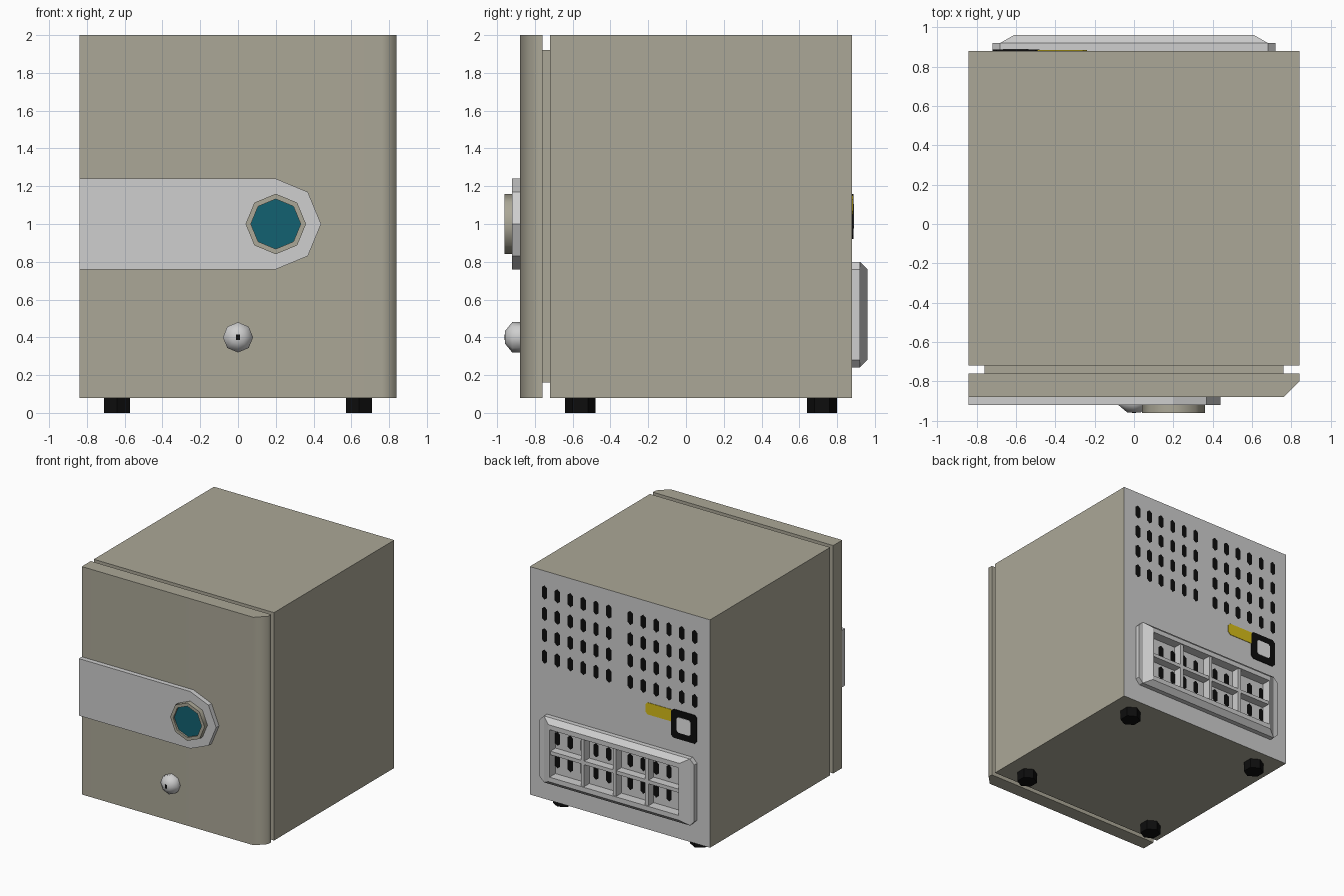
import bpy, bmesh, math

if "Cube" in bpy.data.objects:
    bpy.data.objects.remove(bpy.data.objects["Cube"])


def material(name, r, g, b):
    m = bpy.data.materials.new(name)
    m.diffuse_color = (r, g, b, 1)
    m.use_nodes = True
    m.node_tree.nodes["Principled BSDF"].inputs["Base Color"].default_value = m.diffuse_color
    return m


BEIGE = material("beige", 0.41, 0.39, 0.31)
SILVER = material("silver", 0.62, 0.62, 0.62)
BLACK = material("black", 0.004, 0.004, 0.004)
TEAL = material("teal", 0.006, 0.12, 0.165)
YELLOW = material("yellow", 0.68, 0.51, 0.01)
PALE = material("pale_grey", 0.85, 0.85, 0.85)


def finish(bm, name, mat, smooth=False):
    bmesh.ops.remove_doubles(bm, verts=bm.verts, dist=1e-5)
    bmesh.ops.recalc_face_normals(bm, faces=bm.faces)
    me = bpy.data.meshes.new(name)
    bm.to_mesh(me)
    bm.free()
    me.materials.append(mat)
    ob = bpy.data.objects.new(name, me)
    bpy.context.collection.objects.link(ob)
    if smooth:
        bpy.ops.object.select_all(action='DESELECT')
        ob.select_set(True)
        bpy.context.view_layer.objects.active = ob
        bpy.ops.object.shade_smooth_by_angle(angle=math.radians(50))
    return ob


def loft(name, rings, mat, smooth=False, caps=True, closed=False):
    """Join rings of 3D points with quads, optionally capped or closed in a loop."""
    bm = bmesh.new()
    vs = [[bm.verts.new(p) for p in ring] for ring in rings]
    n = len(rings[0])
    pairs = list(zip(vs, vs[1:])) + ([(vs[-1], vs[0])] if closed else [])
    for a, b in pairs:
        for i in range(n):
            j = (i + 1) % n
            bm.faces.new((a[i], a[j], b[j], b[i]))
    if caps:
        bm.faces.new(vs[0])
        bm.faces.new(vs[-1])
    return finish(bm, name, mat, smooth)


def box(name, x0, x1, y0, y1, z0, z1, mat):
    rect = [(x0, y0), (x1, y0), (x1, y1), (x0, y1)]
    return loft(name, [[(x, y, z) for x, y in rect] for z in (z0, z1)], mat)


def plate(name, pts, y0, y1, mat):
    """Outline in x,z pushed along y."""
    return loft(name, [[(x, y, z) for x, z in pts] for y in (y0, y1)], mat)


def circle(cx, cz, r, n=8):
    return [(cx + r * math.cos(2 * math.pi * i / n), cz + r * math.sin(2 * math.pi * i / n)) for i in range(n)]


def turned(name, cx, cz, profile, mat, **kw):
    """Eight-sided turned part about a y axis, profile of (radius, y)."""
    return loft(name, [[(x, y, z) for x, z in circle(cx, cz, r)] for r, y in profile], mat, True, **kw)


def octagon(cx, cz, h, c):
    k = h - c
    return [(cx + x, cz + z) for x, z in
            [(h, -k), (h, k), (k, h), (-k, h), (-h, k), (-h, -k), (-k, -h), (k, -h)]]


# Cabinet with a silver back face
cabinet = box("cabinet", -0.84, 0.84, -0.72, 0.88, 0.08, 2.0, BEIGE)
cabinet.data.materials.append(SILVER)
for f in cabinet.data.polygons:
    f.material_index = 1 if f.normal.y > 0.5 else 0

# Recessed neck and front door with one softened corner
box("door_neck", -0.76, 0.76, -0.77, -0.71, 0.16, 1.92, BEIGE)
door = [(-0.84, -0.88), (0.76, -0.88), (0.84, -0.80), (0.84, -0.76), (-0.84, -0.76)]
ob = loft("door", [[(x, y, z) for x, y in door] for z in (0.08, 2.0)], BEIGE, True)
wn = ob.modifiers.new("flat_large_faces", 'WEIGHTED_NORMAL')
wn.keep_sharp = True

# Silver band with rounded end
arc = [(0.2 + 0.24 * math.cos(math.radians(a)), 1.0 + 0.24 * math.sin(math.radians(a)))
       for a in (-90, -45, 0, 45, 90)]
plate("front_band", [(-0.84, 0.76)] + arc + [(-0.84, 1.24)], -0.92, -0.88, SILVER)

# Button: beige rim and teal lens
turned("button_rim", 0.2, 1.0, [(0.16, -0.92), (0.16, -0.96), (0.132, -0.96), (0.132, -0.92)],
       BEIGE, caps=False, closed=True)
plate("button_lens", circle(0.2, 1.0, 0.132), -0.945, -0.91, TEAL)

# Lock and keyhole
turned("lock", 0, 0.4, [(0.08, -0.88), (0.08, -0.92), (0.035, -0.957)], SILVER)
box("keyhole", -0.01, 0.01, -0.96, -0.953, 0.385, 0.415, BLACK)

# Hexagonal feet
for sx in (-1, 1):
    for cy in (-0.56, 0.72):
        hexa = [(0.64 * sx + 0.08 * math.sin(math.pi * i / 3), cy + 0.08 * math.cos(math.pi * i / 3))
                for i in range(6)]
        loft("foot", [[(x, y, z) for x, y in hexa] for z in (0, 0.08)], BLACK)


# Vent slots on the back, one object for each block
def vents(name, cols, rows):
    bm = bmesh.new()
    shape = [(0, -0.06), (0.025, -0.04), (0.025, 0.04), (0, 0.06), (-0.025, 0.04), (-0.025, -0.04)]
    for s in (-1, 1):
        for i in range(cols):
            cx = s * (0.1 + 0.12 * i)
            for cz in rows:
                bm.faces.new([bm.verts.new((cx - x, 0.884, cz + z)) for x, z in shape])
    ob = finish(bm, name, BLACK)
    for f in ob.data.polygons:
        if f.normal.y < 0:
            f.flip()


vents("upper_vents", 6, [1.82 - 0.18 * i for i in range(4)])
vents("lower_vents", 5, [0.62, 0.43])

# Warning label and power socket
plate("label", [(-0.26, 1.05), (-0.24, 1.07), (-0.24, 1.13), (-0.26, 1.15), (-0.49, 1.15), (-0.49, 1.05)],
      0.878, 0.884, YELLOW)
plate("socket", octagon(-0.6, 1.04, 0.12, 0.02), 0.878, 0.886, BLACK)
plate("socket_inner", octagon(-0.6, 1.04, 0.065, 0.015), 0.88, 0.889, PALE)


# Vent frame: stepped rings, each corner given by its side point and its top point
def frame_ring(y, side, top):
    cz = 0.52
    (ax, az), (bx, bz) = side, top
    pts = [(ax, -az), (ax, az), (bx, bz), (-bx, bz), (-ax, az), (-ax, -az), (-bx, -bz), (bx, -bz)]
    return [(x, y, cz + z) for x, z in pts]


loft("vent_frame", [
    frame_ring(0.88, (0.72, 0.24), (0.68, 0.28)),
    frame_ring(0.92, (0.72, 0.24), (0.68, 0.28)),
    frame_ring(0.92, (0.68, 0.24), (0.68, 0.28)),
    frame_ring(0.96, (0.61, 0.22), (0.61, 0.24)),
    frame_ring(0.96, (0.60, 0.20), (0.60, 0.20)),
    frame_ring(0.88, (0.60, 0.20), (0.60, 0.20)),
], SILVER, caps=False, closed=True)

# Frame dividers
for cx in (-0.3, 0, 0.3):
    box("upright_divider", cx - 0.015, cx + 0.015, 0.88, 0.95, 0.32, 0.72, SILVER)
box("level_divider", -0.6, 0.6, 0.88, 0.949, 0.505, 0.535, SILVER)
